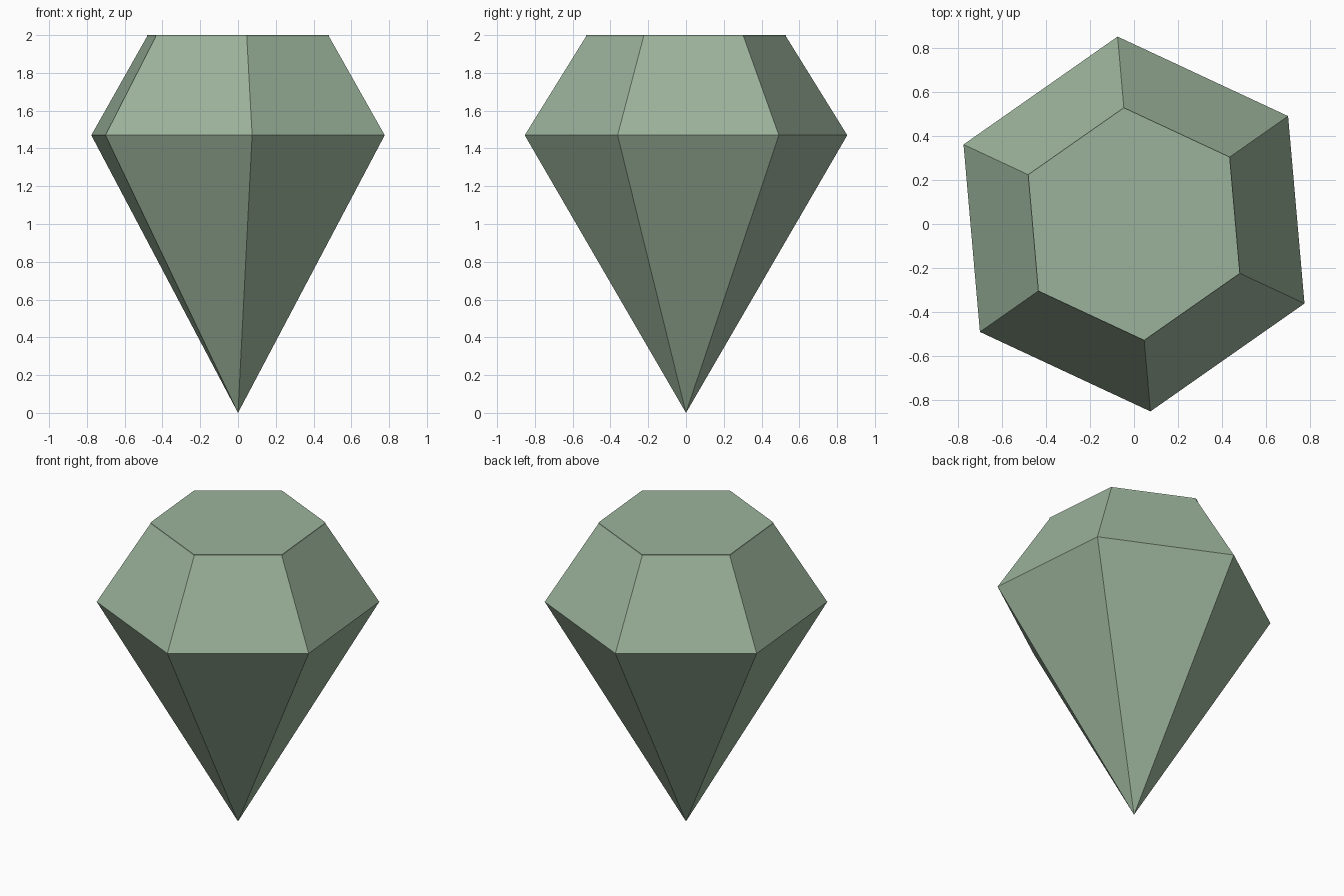
import bpy
import bmesh
from math import cos, sin, radians

cube = bpy.data.objects.get("Cube")
if cube:
    bpy.data.objects.remove(cube, do_unlink=True)

SIDES = 6
TURN = radians(-85)

# Pale green stone colour
green = bpy.data.materials.new("pale_green")
green.use_nodes = True
colour = (0.33, 0.45, 0.33, 1)
green.diffuse_color = colour
bsdf = next(n for n in green.node_tree.nodes if n.type == "BSDF_PRINCIPLED")
bsdf.inputs["Base Color"].default_value = colour


def ring(bm, radius, z):
    angles = [TURN + radians(360 / SIDES * i) for i in range(SIDES)]
    return [bm.verts.new((radius * cos(a), radius * sin(a), z)) for a in angles]


bm = bmesh.new()

# Pointed lower half, widest edge, sloped crown and thin upright rim
tip = bm.verts.new((0, 0, 0))
rings = [ring(bm, r, z) for r, z in [(0.857, 1.47), (0.532, 1.992), (0.532, 2.0)]]
for i in range(SIDES):
    j = (i + 1) % SIDES
    bm.faces.new((tip, rings[0][j], rings[0][i]))
    for low, high in zip(rings, rings[1:]):
        bm.faces.new((low[i], low[j], high[j], high[i]))

# Flat top facet
bm.faces.new(rings[-1])
bmesh.ops.recalc_face_normals(bm, faces=bm.faces)

mesh = bpy.data.meshes.new("gem")
bm.to_mesh(mesh)
bm.free()
mesh.materials.append(green)
gem = bpy.data.objects.new("gem", mesh)
bpy.context.collection.objects.link(gem)
